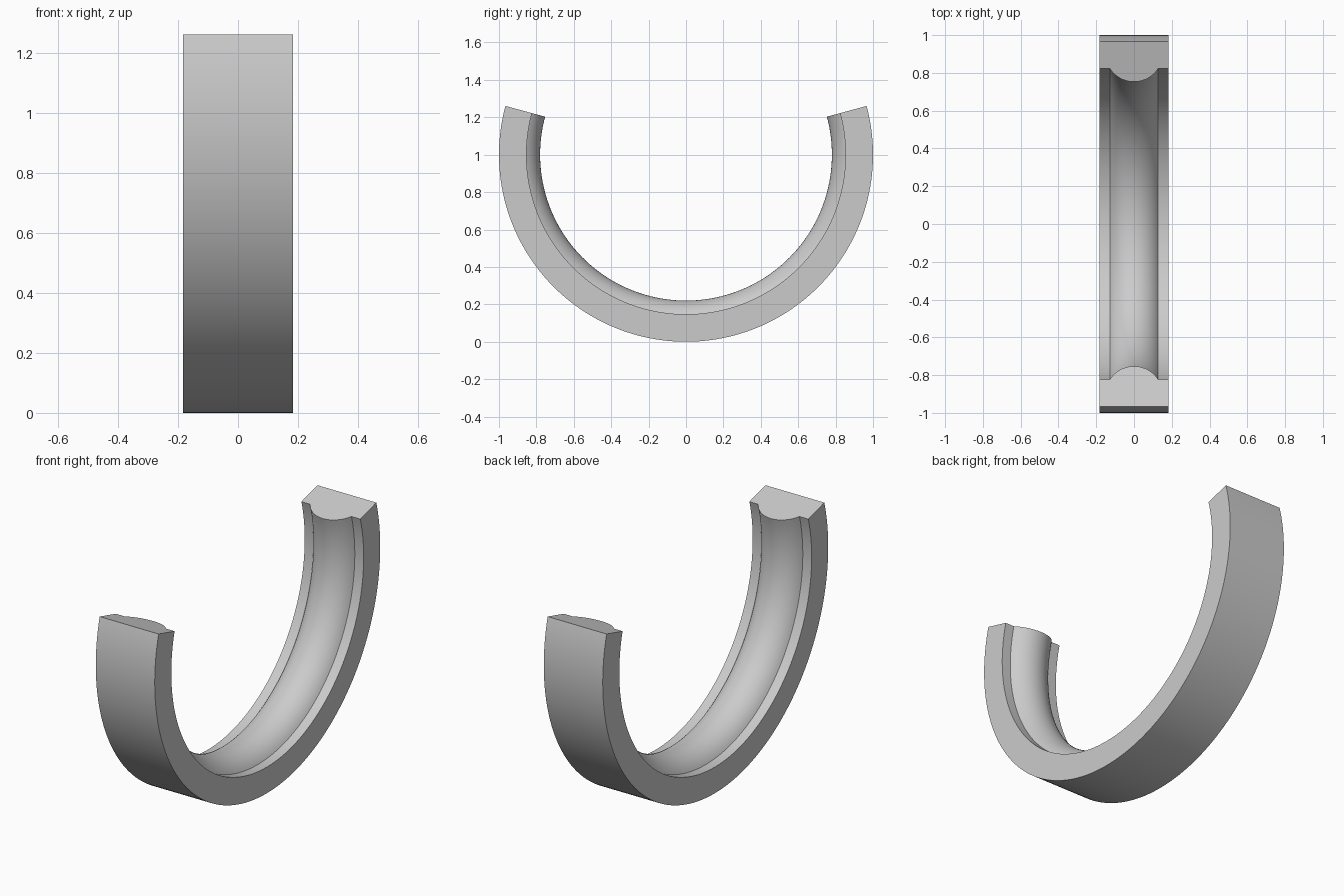
import bpy, bmesh
from math import radians, sin, cos, asin
from mathutils import Vector

cube = bpy.data.objects.get("Cube")
if cube:
    bpy.data.objects.remove(cube, do_unlink=True)

OUTER, INNER, HALF_WIDTH = 1.0, 0.853, 0.183
BEAD_HALF, BEAD_HEIGHT = 0.128, 0.073
END_ANGLE = radians(15.1)
CENTRE = Vector((0, 0, 1))

# Plain grey material
grey = bpy.data.materials.new("grey")
grey.use_nodes = True
colour = (0.6, 0.6, 0.6, 1)
grey.diffuse_color = colour
grey.node_tree.nodes["Principled BSDF"].inputs["Base Color"].default_value = colour

# Cross-section as (x, radius): flat band with a rounded bead on the inside
bead_r = (BEAD_HALF ** 2 + BEAD_HEIGHT ** 2) / (2 * BEAD_HEIGHT)
bead_span = asin(BEAD_HALF / bead_r)
bead_centre = INNER - BEAD_HEIGHT + bead_r
STEPS = 24
profile = [(-HALF_WIDTH, OUTER), (-HALF_WIDTH, INNER)]
for i in range(STEPS + 1):
    a = bead_span * (2 * i / STEPS - 1)
    profile.append((bead_r * sin(a), bead_centre - bead_r * cos(a)))
profile += [(HALF_WIDTH, INNER), (HALF_WIDTH, OUTER)]

# Sweep the section around the open ring
bm = bmesh.new()
start = [bm.verts.new(CENTRE + Vector((x, r * cos(END_ANGLE), r * sin(END_ANGLE))))
         for x, r in profile]
edges = [bm.edges.new((v, start[(i + 1) % len(start)])) for i, v in enumerate(start)]
swept = bmesh.ops.spin(bm, geom=start + edges, cent=CENTRE, axis=(1, 0, 0),
                       angle=-(radians(180) + 2 * END_ANGLE), steps=120)

# Close both ends
bmesh.ops.contextual_create(bm, geom=edges)
last_edges = [g for g in swept["geom_last"] if isinstance(g, bmesh.types.BMEdge)]
bmesh.ops.contextual_create(bm, geom=last_edges)
bmesh.ops.recalc_face_normals(bm, faces=bm.faces)

mesh = bpy.data.meshes.new("open_ring")
bm.to_mesh(mesh)
bm.free()
mesh.materials.append(grey)
ring = bpy.data.objects.new("open_ring", mesh)
bpy.context.collection.objects.link(ring)

# Smooth curves, crisp rims
bpy.ops.object.select_all(action='DESELECT')
ring.select_set(True)
bpy.context.view_layer.objects.active = ring
bpy.ops.object.shade_smooth_by_angle(angle=radians(30))
